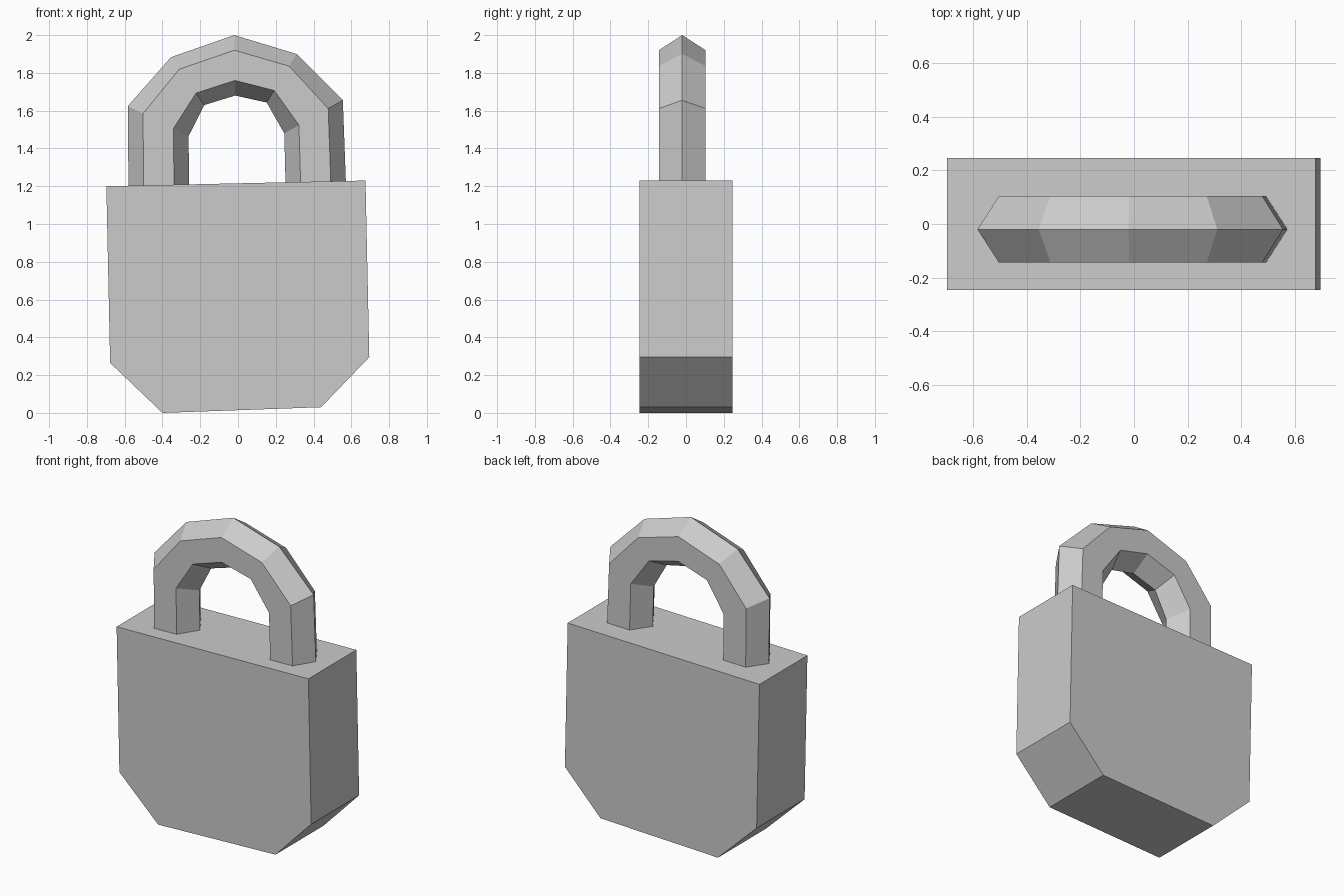
import bpy
import bmesh
from mathutils import Vector

cube = bpy.data.objects.get("Cube")
if cube:
    bpy.data.objects.remove(cube, do_unlink=True)

GREY = (0.6, 0.6, 0.6, 1.0)
metal = bpy.data.materials.new("plain grey")
metal.use_nodes = True
metal.diffuse_color = GREY
metal.node_tree.nodes["Principled BSDF"].inputs["Base Color"].default_value = GREY


def loft(name, rings):
    """Join rings of equal length into a closed, flat-shaded solid."""
    bm = bmesh.new()
    loops = [[bm.verts.new(p) for p in ring] for ring in rings]
    for a, b in zip(loops, loops[1:]):
        for i in range(len(a)):
            j = (i + 1) % len(a)
            bm.faces.new((a[i], a[j], b[j], b[i]))
    bm.faces.new(loops[0])
    bm.faces.new(loops[-1])
    bmesh.ops.recalc_face_normals(bm, faces=bm.faces)
    mesh = bpy.data.meshes.new(name)
    bm.to_mesh(mesh)
    bm.free()
    mesh.materials.append(metal)
    obj = bpy.data.objects.new(name, mesh)
    bpy.context.collection.objects.link(obj)
    return obj


# Lock body: slightly tilted slab with chamfered lower corners
outline = [(-0.697, 1.2), (0.675, 1.23), (0.695, 0.295),
           (0.44, 0.03), (-0.4, 0.0), (-0.677, 0.265)]
loft("lock_body", [[(x, y, z) for x, z in outline] for y in (-0.245, 0.245)])

# Shackle: six-sided bar swept round a faceted arch
outer = [(-0.58, 1.18), (-0.583, 1.625), (-0.355, 1.883), (-0.02, 2.0),
         (0.31, 1.9), (0.555, 1.655), (0.572, 1.2)]
inner = [(-0.258, 1.18), (-0.262, 1.465), (-0.178, 1.63), (-0.015, 1.68),
         (0.152, 1.643), (0.245, 1.48), (0.252, 1.2)]
# Each section corner: fraction from outer to inner ridge, side in y
section = [(0, 0), (0.25, -1), (0.75, -1), (1, 0), (0.75, 1), (0.25, 1)]
rings = []
for (ox, oz), (ix, iz) in zip(outer, inner):
    out, inn = Vector((ox, -0.02, oz)), Vector((ix, -0.02, iz))
    rings.append([out.lerp(inn, t) + Vector((0, side * 0.124, 0))
                  for t, side in section])
loft("shackle", rings)
